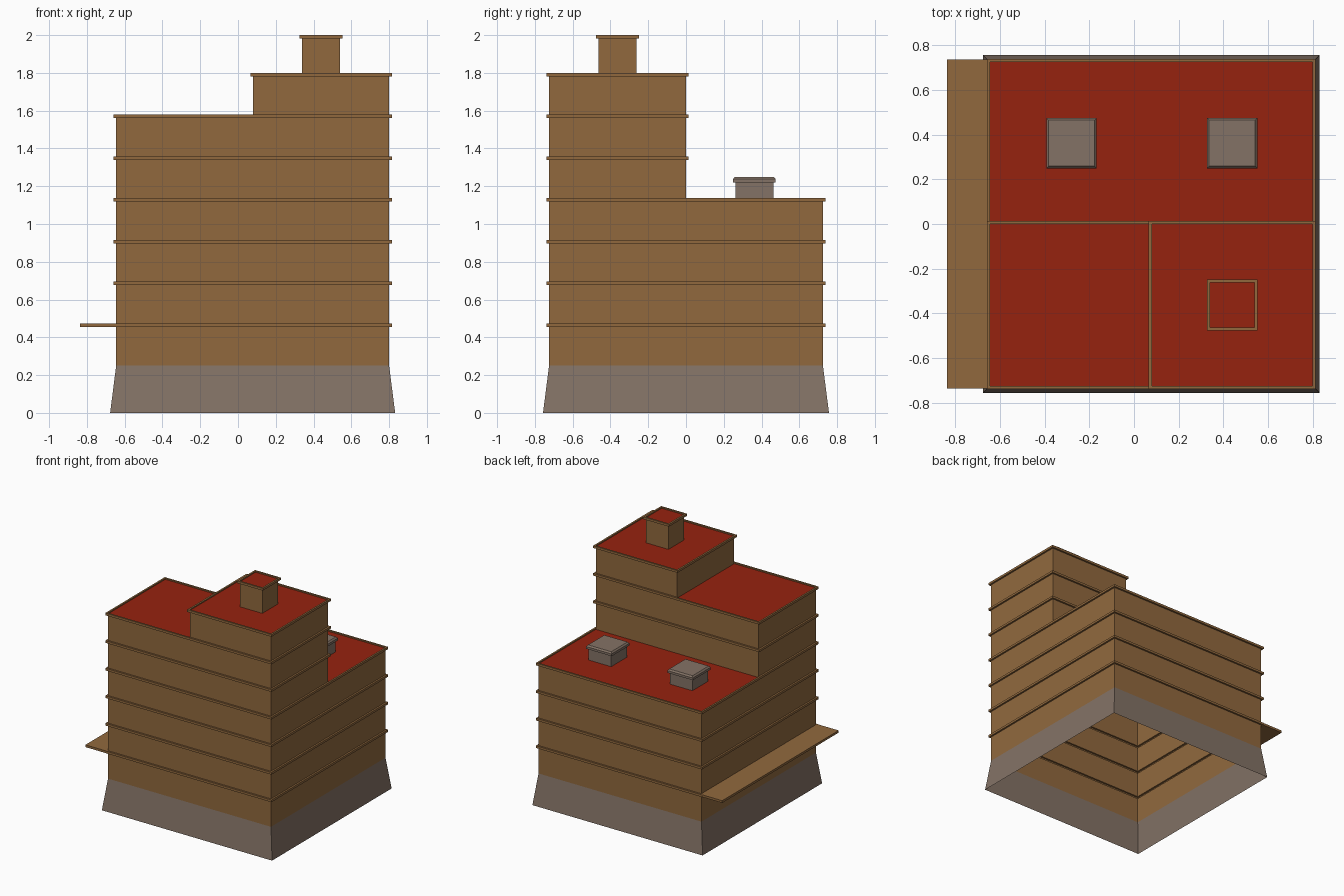
import bpy, bmesh

if "Cube" in bpy.data.objects:
    bpy.data.objects.remove(bpy.data.objects["Cube"])


def material(name, rgb):
    m = bpy.data.materials.new(name)
    m.diffuse_color = (*rgb, 1)
    m.use_nodes = True
    m.node_tree.nodes["Principled BSDF"].inputs["Base Color"].default_value = m.diffuse_color
    return m


BROWN = material("brown wall", (0.283, 0.141, 0.048))
GREY = material("grey stone", (0.231, 0.171, 0.133))
RED = material("red roof", (0.305, 0.016, 0.0045))


def loft(name, rect, profile, mat, cap=False):
    """Hollow rectangular tower: profile is a list of (outset, z)."""
    x0, x1, y0, y1 = rect
    bm = bmesh.new()
    rings = []
    for o, z in profile:
        pts = ((x0 - o, y0 - o), (x1 + o, y0 - o), (x1 + o, y1 + o), (x0 - o, y1 + o))
        rings.append([bm.verts.new((x, y, z)) for x, y in pts])
    for a, b in zip(rings, rings[1:]):
        for i in range(4):
            j = (i + 1) % 4
            bm.faces.new((a[i], a[j], b[j], b[i]))
    if cap:
        bm.faces.new(rings[-1])
    me = bpy.data.meshes.new(name)
    bm.to_mesh(me)
    bm.free()
    me.materials.append(mat)
    ob = bpy.data.objects.new(name, me)
    bpy.context.collection.objects.link(ob)
    return ob


def roof(name, x0, x1, y0, y1, z):
    """Flat roof sheet."""
    me = bpy.data.meshes.new(name)
    me.from_pydata([(x0, y0, z), (x1, y0, z), (x1, y1, z), (x0, y1, z)], [], [(0, 1, 2, 3)])
    me.materials.append(RED)
    bpy.context.collection.objects.link(bpy.data.objects.new(name, me))


OUT, HALF = 0.014, 0.009


def band(z):
    return [(0, z - HALF), (OUT, z - HALF), (OUT, z + HALF), (0, z + HALF)]


def storeys(z_start, levels):
    """Wall profile with a projecting band at each level, ending in a roof lip."""
    prof = [(0, z_start)]
    for z in levels:
        prof += band(z)
    return prof + [(0, levels[-1])]


L = [0.465 + 0.221 * i for i in range(7)]     # band heights
X0, X1, Y = -0.645, 0.80, 0.725
XS = 0.08                                      # step between front blocks

# flared stone base, open below
loft("stone_base", (X0, X1, -Y, Y), [(0.032, 0), (0, 0.25)], GREY)

# stepped blocks
loft("main_block", (X0, X1, -Y, Y), storeys(0.25, L[:4]), BROWN)
loft("front_block", (X0, X1, -Y, 0), storeys(L[3], L[4:6]), BROWN)
loft("upper_block", (XS, X1, -Y, 0), storeys(L[5], L[6:]), BROWN)

# recessed roofs
roof("back_roof", X0, X1, 0, Y, L[3])
roof("front_left_roof", X0, XS, -Y, 0, L[5])
roof("upper_roof", XS, X1, -Y, 0, L[6])

# rooftop hut
hut = (0.34, 0.54, -0.463, -0.263)
loft("roof_hut", hut, storeys(L[6], [1.991]), BROWN)
roof("hut_roof", *hut, 1.991)

# awning on the left side
z = L[0]
awning = (-0.837, X0 - OUT, -0.737, 0.737)
ob = loft("side_awning", awning, [(0, z - HALF), (0, z + HALF)], BROWN, True)
bm = bmesh.new()
bm.from_mesh(ob.data)
bmesh.ops.holes_fill(bm, edges=bm.edges[:], sides=4)
bmesh.ops.recalc_face_normals(bm, faces=bm.faces[:])
bm.to_mesh(ob.data)
bm.free()

# roof vents with bevelled caps
for side, cx in (("left", -0.28), ("right", 0.44)):
    loft(side + "_vent", (cx - 0.1, cx + 0.1, 0.262, 0.462),
         [(0, L[3]), (0, 1.22), (0.013, 1.22), (0.013, 1.238), (0.003, 1.25)], GREY, True)
